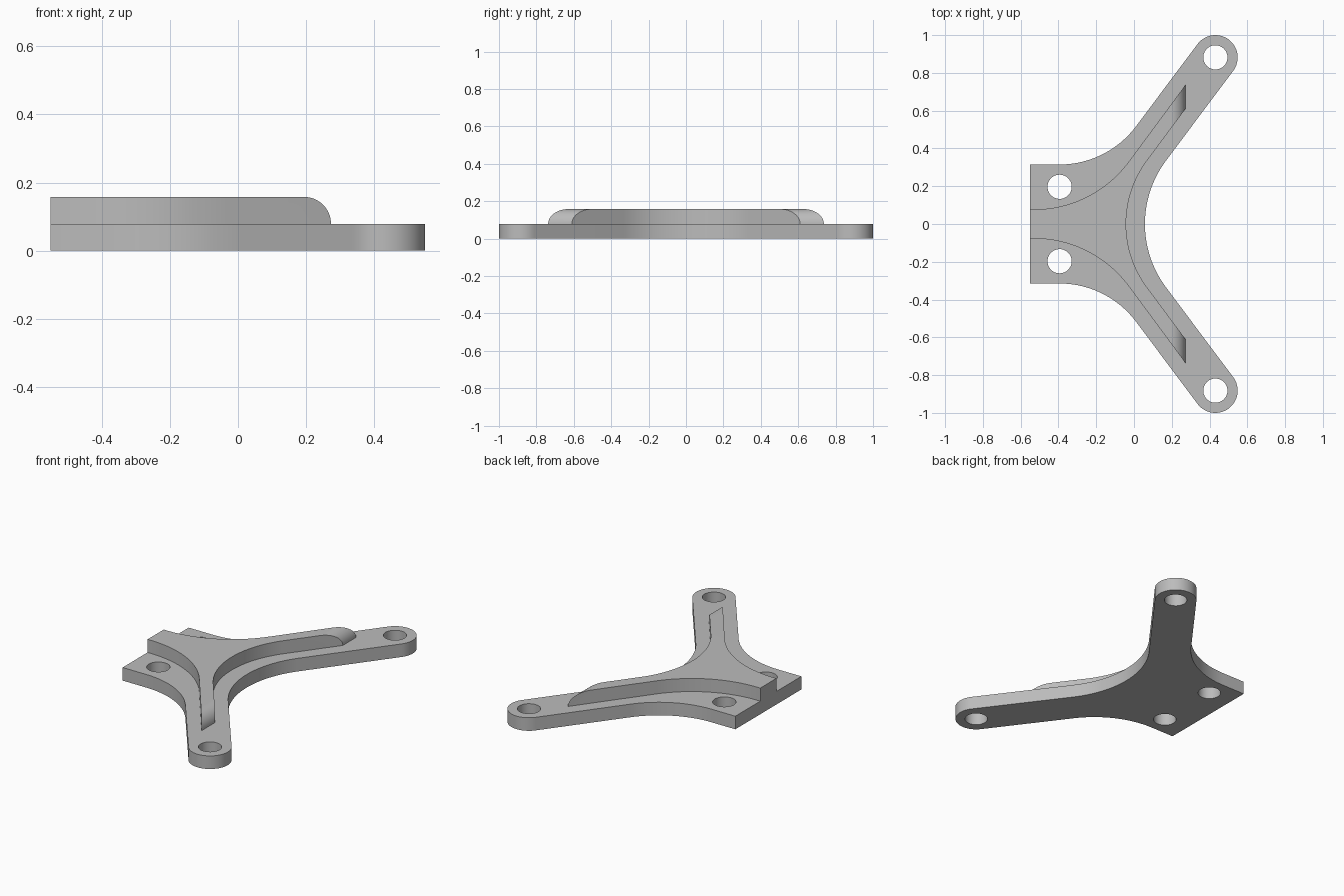
import bpy, bmesh
from math import radians, cos, sin
from mathutils import Matrix

cube = bpy.data.objects.get("Cube")
if cube:
    bpy.data.objects.remove(cube, do_unlink=True)

THICK = 0.079        # plate thickness, and rib height above it
HALF_LENGTH = 0.55
SLOPE = 53.5         # arm angle from the x axis, degrees

grey = bpy.data.materials.new("plain grey")
grey.use_nodes = True
grey.diffuse_color = (0.5, 0.5, 0.5, 1)
grey.node_tree.nodes["Principled BSDF"].inputs["Base Color"].default_value = (0.5, 0.5, 0.5, 1)


def arc(cx, cy, r, start, end, steps=24):
    angles = [radians(start + (end - start) * i / steps) for i in range(steps + 1)]
    return [(cx + r * cos(a), cy + r * sin(a)) for a in angles]


def mirrored(half):
    """Close a half outline by reflecting it across y = 0."""
    return half + [(x, -y) for x, y in reversed(half) if abs(y) > 1e-5]


def prism(name, outline, low, high, upright=False):
    """Extrude an outline along z, or along y when upright."""
    bm = bmesh.new()
    face = bm.faces.new([bm.verts.new((x, y, low)) for x, y in outline])
    top = bmesh.ops.extrude_face_region(bm, geom=[face])["geom"]
    bmesh.ops.translate(bm, vec=(0, 0, high - low),
                        verts=[v for v in top if isinstance(v, bmesh.types.BMVert)])
    if upright:
        bmesh.ops.transform(bm, matrix=Matrix.Rotation(radians(90), 4, "X"), verts=bm.verts)
    bmesh.ops.recalc_face_normals(bm, faces=bm.faces)
    mesh = bpy.data.meshes.new(name)
    bm.to_mesh(mesh)
    bm.free()
    mesh.materials.append(grey)
    obj = bpy.data.objects.new(name, mesh)
    bpy.context.collection.objects.link(obj)
    return obj


def select(obj):
    bpy.ops.object.select_all(action="DESELECT")
    obj.select_set(True)
    bpy.context.view_layer.objects.active = obj


def cut(obj, cutter, operation):
    mod = obj.modifiers.new("cut", "BOOLEAN")
    mod.operation, mod.object, mod.solver = operation, cutter, "EXACT"
    cutter.hide_render = True
    select(obj)
    bpy.ops.object.modifier_apply(modifier=mod.name)
    bpy.data.objects.remove(cutter, do_unlink=True)


# Forked base plate with rounded arm tips
tip = (0.431, 0.882)
plate = prism("base_plate", mirrored(
    [(-HALF_LENGTH, 0.315)]
    + arc(-0.394, 0.821, 0.506, -90, SLOPE - 90)
    + arc(*tip, 0.118, SLOPE + 90, SLOPE - 90, 32)
    + arc(0.618, 0, 0.56, SLOPE + 90, 180)), 0, THICK)

# Four bolt holes
for hx, hy in ((-0.394, 0.197), tip):
    for side in (1, -1):
        hole = prism("hole_cutter", arc(hx, side * hy, 0.064, 0, 360, 48)[:-1], -0.1, 0.2)
        cut(plate, hole, "DIFFERENCE")

# Raised rib following the fork
rib_end = 0.273
rib = prism("raised_rib", mirrored(
    [(-HALF_LENGTH, 0.077)]
    + arc(-0.53, 0.702, 0.625, -90, SLOPE - 90)
    + [(rib_end, 0.737), (rib_end, 0.61)]
    + arc(0.52, 0, 0.562, SLOPE + 90, 180)), THICK, 2 * THICK)

# Quarter-round the rib ends
round_off = prism("rounding_helper",
                  [(-1, 0), (rib_end, 0)]
                  + arc(rib_end - THICK, THICK, THICK, 0, 90, 16)
                  + [(-1, 2 * THICK + 0)], -1.2, 1.2, upright=True)
cut(rib, round_off, "INTERSECT")

for part in (plate, rib):
    select(part)
    bpy.ops.object.shade_smooth_by_angle(angle=radians(30))
